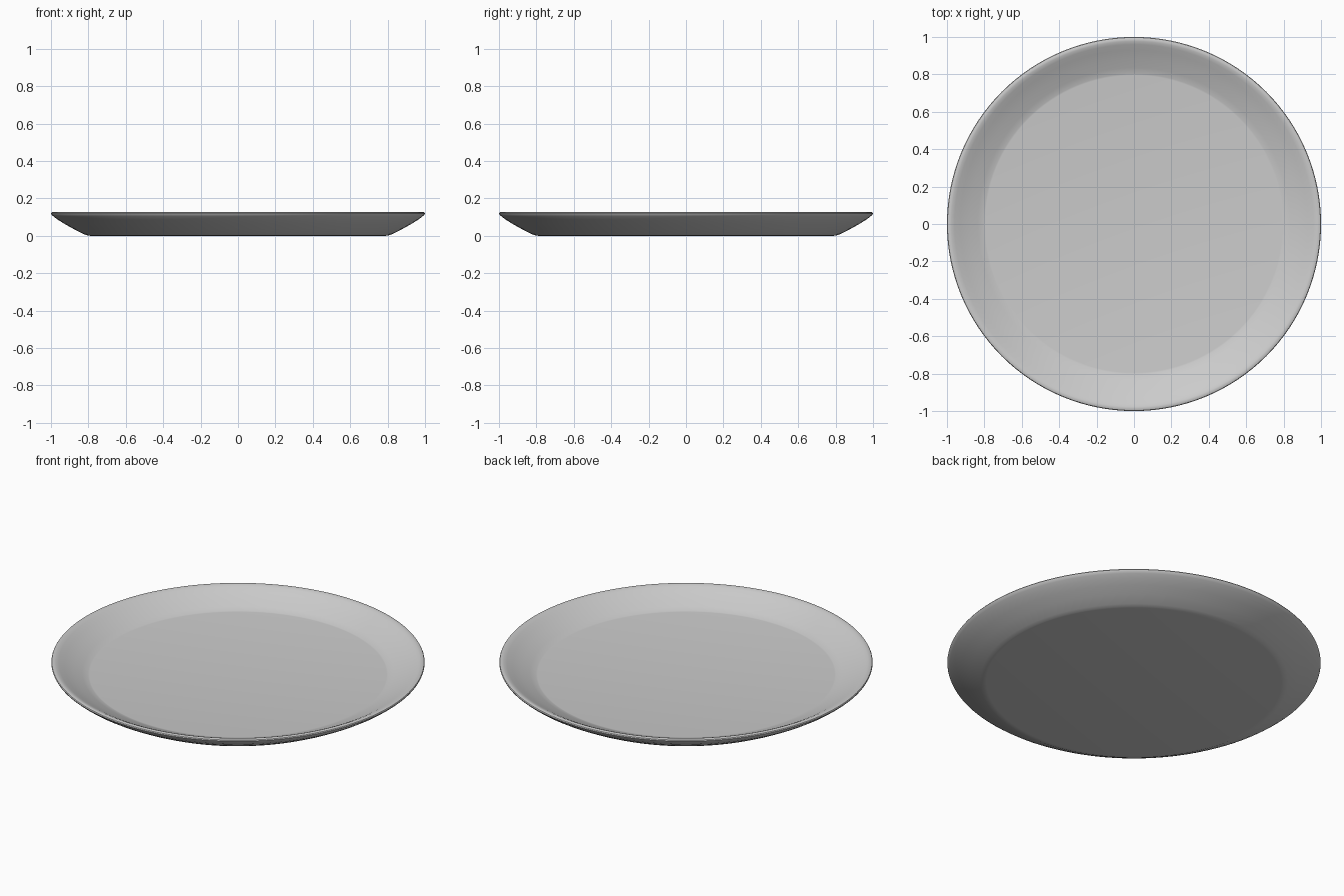
import bpy, bmesh, math

if "Cube" in bpy.data.objects:
    bpy.data.objects.remove(bpy.data.objects["Cube"])

SEGMENTS = 128

# Half cross-section (radius, height): underside, rounded rim, inner wall, floor
profile = [
    (0.0, 0.0), (0.79, 0.0), (0.805, 0.002), (0.825, 0.009), (0.88, 0.037),
    (0.93, 0.065), (0.965, 0.087), (0.987, 0.104), (0.997, 0.113),
    (1.0, 0.120), (0.997, 0.125), (0.988, 0.128), (0.977, 0.127),
    (0.960, 0.120), (0.93, 0.104), (0.88, 0.081), (0.835, 0.062),
    (0.803, 0.049), (0.795, 0.048), (0.0, 0.048),
]

# Spin the profile into a solid plate
bm = bmesh.new()
verts = [bm.verts.new((r, 0, z)) for r, z in profile]
edges = [bm.edges.new(pair) for pair in zip(verts, verts[1:])]
bmesh.ops.spin(bm, geom=verts + edges, cent=(0, 0, 0), axis=(0, 0, 1),
               angle=2 * math.pi, steps=SEGMENTS, use_merge=True)
bmesh.ops.remove_doubles(bm, verts=bm.verts, dist=0.0001)
bmesh.ops.recalc_face_normals(bm, faces=bm.faces)

mesh = bpy.data.meshes.new("plate")
bm.to_mesh(mesh)
bm.free()
plate = bpy.data.objects.new("plate", mesh)
bpy.context.collection.objects.link(plate)

# Smooth shading
bpy.context.view_layer.objects.active = plate
plate.select_set(True)
bpy.ops.object.shade_smooth_by_angle(angle=math.radians(30))
